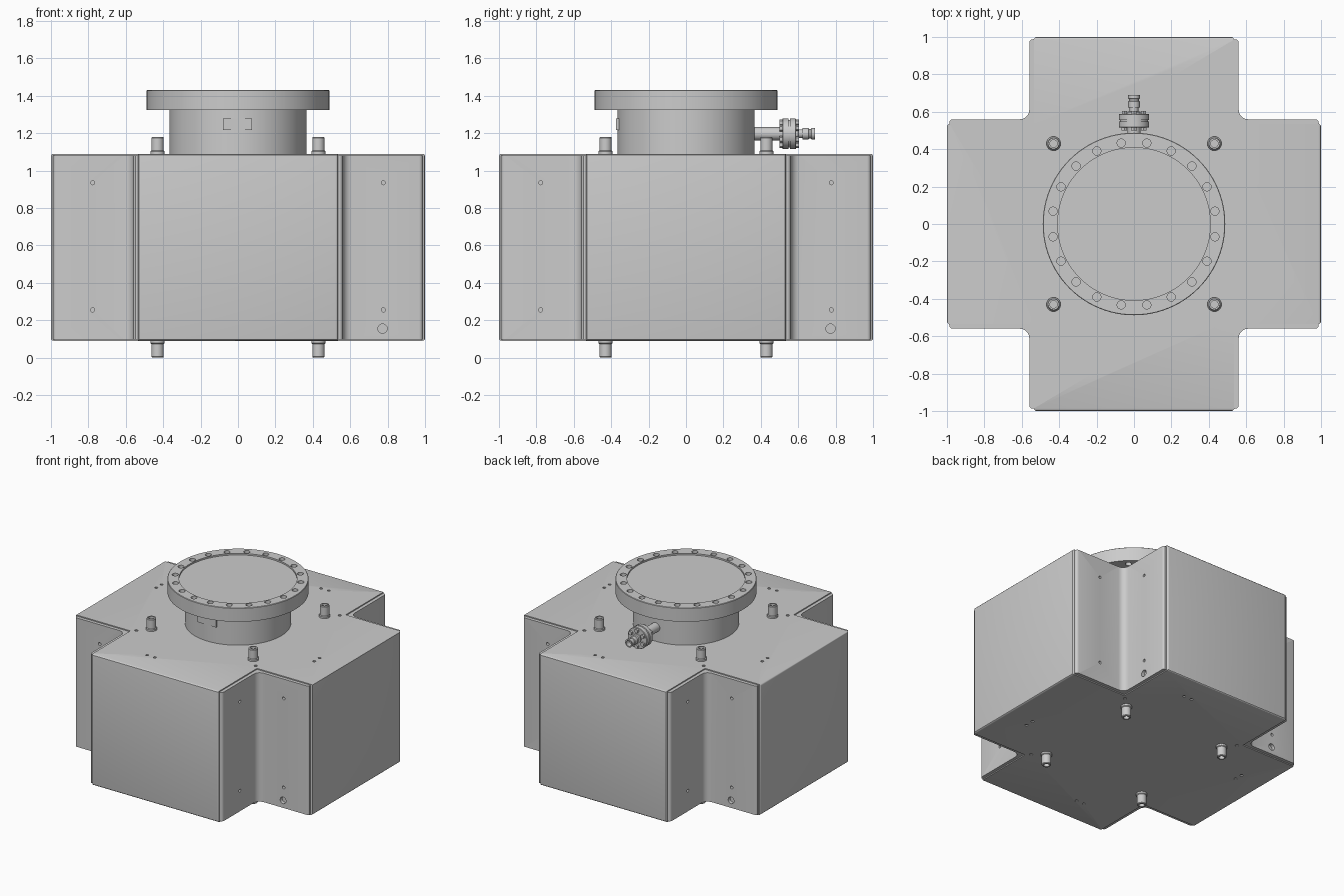
import bpy, bmesh
from math import pi, cos, sin, radians
from mathutils import Matrix, Vector

if "Cube" in bpy.data.objects:
    bpy.data.objects.remove(bpy.data.objects["Cube"])


def finish(bm, name, angle=30):
    bmesh.ops.remove_doubles(bm, verts=bm.verts, dist=1e-5)
    bmesh.ops.recalc_face_normals(bm, faces=bm.faces)
    me = bpy.data.meshes.new(name)
    bm.to_mesh(me)
    bm.free()
    ob = bpy.data.objects.new(name, me)
    bpy.context.collection.objects.link(ob)
    smooth(ob, angle)
    return ob


def activate(ob):
    bpy.ops.object.select_all(action='DESELECT')
    ob.select_set(True)
    bpy.context.view_layer.objects.active = ob


def smooth(ob, angle=30):
    activate(ob)
    bpy.ops.object.shade_smooth_by_angle(angle=radians(angle))


def lathe(name, profile, mat=Matrix(), steps=48):
    """Closed solid of revolution about local z; profile is (r, z) pairs."""
    bm = bmesh.new()
    vs = [bm.verts.new((r, 0, z)) for r, z in profile]
    es = [bm.edges.new(p) for p in zip(vs, vs[1:])]
    bmesh.ops.spin(bm, geom=vs + es, cent=(0, 0, 0), axis=(0, 0, 1),
                   angle=2 * pi, steps=steps)
    bmesh.ops.transform(bm, matrix=mat, verts=bm.verts)
    return finish(bm, name)


def prism(bm, pts, z0, z1):
    f = bm.faces.new([bm.verts.new((x, y, z0)) for x, y in pts])
    g = bmesh.ops.extrude_face_region(bm, geom=[f])['geom']
    bmesh.ops.translate(bm, vec=(0, 0, z1 - z0),
                        verts=[v for v in g if isinstance(v, bmesh.types.BMVert)])


def box(bm, lo, hi):
    prism(bm, [(lo[0], lo[1]), (hi[0], lo[1]), (hi[0], hi[1]), (lo[0], hi[1])],
          lo[2], hi[2])


def drill(bm, pos, r, depth, axis='Z', turn=0, seg=20):
    rot = Matrix.Rotation(pi / 2, 4, 'X') if axis == 'Y' else Matrix()
    m = Matrix.Rotation(turn, 4, 'Z') @ Matrix.Translation(pos) @ rot
    bmesh.ops.create_cone(bm, cap_ends=True, segments=seg, radius1=r, radius2=r,
                          depth=depth, matrix=m)


def cut(ob, bm):
    cutter = finish(bm, "cutter")
    cutter.hide_render = True
    mod = ob.modifiers.new("cut", 'BOOLEAN')
    mod.operation, mod.solver, mod.object = 'DIFFERENCE', 'EXACT', cutter
    activate(ob)
    bpy.ops.object.modifier_apply(modifier=mod.name)
    bpy.data.objects.remove(cutter)
    smooth(ob)


def quarter(pts):
    """Repeat a run of points four times around z."""
    out = []
    for k in range(4):
        m = Matrix.Rotation(k * pi / 2, 2)
        out += [tuple(m @ Vector(p)) for p in pts]
    return out


# Main cross-shaped housing with rounded end edges
W = 0.535
bm = bmesh.new()
prism(bm, quarter([(1, -W), (1, W), (W, W)]), 0.09, 1.09)
ends = [e for e in bm.edges
        if all(max(abs(v.co.x), abs(v.co.y)) > 0.99 for v in e.verts)]
bmesh.ops.bevel(bm, geom=ends, offset=0.014, segments=3, affect='EDGES', profile=0.5)
housing = finish(bm, "housing")

# Corner cover sheets: slightly wider cross, bent into the inner corners
S, R, L, C = 0.56, 0.05, 0.988, 0.02
run = [(L, -S + C)]
run += [(L - C + C * cos(a), S - C + C * sin(a)) for a in (i * pi / 8 for i in range(5))]
run += [(S + R - R * sin(a), S + R - R * cos(a)) for a in (i * pi / 12 for i in range(7))]
run += [(S - C + C * sin(a), L - C + C * cos(a)) for a in (pi / 2 - i * pi / 8 for i in range(4))]
run = run[1:]
bm = bmesh.new()
prism(bm, quarter(run), 0.098, 1.082)
covers = finish(bm, "corner_covers")

# Screw holes and cable holes in the side sheets
bm = bmesh.new()
for k in range(4):
    t = k * pi / 2
    for x in (-0.777, 0.777):
        for z in (0.255, 0.935):
            drill(bm, (x, -S, z), 0.011, 0.1, 'Y', t)
    drill(bm, (0.773, -S, 0.155), 0.025, 0.1, 'Y', t)
cut(covers, bm)

# Seam grooves around the centre square, top and bottom
for z0, z1 in ((1.078, 1.12), (0.06, 0.102)):
    bm = bmesh.new()
    a, b = 0.502, 0.508
    prism(bm, [(-b, -b), (b, -b), (b, b), (-b, b)], z0, z1)
    prism(bm, [(-a, -a), (a, -a), (a, a), (-a, a)], z0, z1)
    bm.faces.ensure_lookup_table()
    caps = [f for f in bm.faces if abs(f.normal.z) > 0.5 or abs(f.calc_center_median().x)
            + abs(f.calc_center_median().y) < 1e-4]
    bmesh.ops.delete(bm, geom=caps, context='FACES_ONLY')
    rims = [e for e in bm.edges if e.is_boundary]
    for z in (z0, z1):
        bmesh.ops.bridge_loops(bm, edges=[e for e in rims if e.is_valid and all(
            abs(v.co.z - z) < 1e-5 for v in e.verts)])
    cut(housing, bm)

# Paired small holes on each arm and seam corner holes
bm = bmesh.new()
for z in (0.09, 1.09):
    for k in range(4):
        for x in (0.147, 0.212):
            drill(bm, (x, 0.793, z), 0.011, 0.04, 'Z', k * pi / 2)
        drill(bm, (0.505, 0.505, z), 0.012, 0.04, 'Z', k * pi / 2)
cut(housing, bm)

# Hollow mounting posts, top and bottom
post = [(0, 1.05), (0.038, 1.05), (0.038, 1.103), (0.033, 1.108), (0.033, 1.175),
        (0.029, 1.18), (0.02, 1.18), (0.02, 1.13), (0, 1.13)]
for sx in (-1, 1):
    for sy in (-1, 1):
        move = Matrix.Translation((sx * 0.43, sy * 0.43, 0))
        lathe("top_post", post, move, 24)
        lathe("bottom_foot", [(r, 1.18 - z) for r, z in post], move, 24)

# Neck tube and round flange with a shallow face recess
lathe("neck", [(0, 1.07), (0.367, 1.07), (0.367, 1.34), (0, 1.34)], steps=96)
flange = lathe("main_flange", [
    (0, 1.325), (0.488, 1.325), (0.488, 1.427), (0.485, 1.43), (0.408, 1.43),
    (0.408, 1.418), (0, 1.418)], steps=96)
bm = bmesh.new()
for i in range(20):
    drill(bm, (0.438, 0, 1.38), 0.022, 0.2, 'Z', radians(9 + 18 * i))
cut(flange, bm)

# Flat pad on the front of the neck
bm = bmesh.new()
box(bm, (-0.08, -0.373, 1.217), (0.075, -0.33, 1.278))
finish(bm, "neck_pad")

# Side port: tube, paired small flanges, connector stub (axis along +y)
port = Matrix.Translation((0, 0, 1.197)) @ Matrix.Rotation(-pi / 2, 4, 'X')
lathe("port_tube", [(0, 0.33), (0.035, 0.33), (0.035, 0.52), (0, 0.52)], port, 32)
lathe("port_flanges", [
    (0, 0.515), (0.078, 0.515), (0.081, 0.518), (0.081, 0.547), (0.074, 0.549),
    (0.074, 0.555), (0.081, 0.557), (0.081, 0.586), (0.078, 0.589), (0, 0.589)], port, 48)
lathe("port_connector", [
    (0, 0.58), (0.035, 0.58), (0.035, 0.6), (0.023, 0.602), (0.023, 0.622),
    (0.031, 0.624), (0.031, 0.655), (0.026, 0.658), (0.026, 0.668), (0.031, 0.671),
    (0.031, 0.69), (0.022, 0.69), (0.022, 0.65), (0, 0.65)], port, 32)

# Ring of hexagonal bolts clamping the port flanges
bm = bmesh.new()
for i in range(6):
    a = radians(30 + 60 * i)
    x, z = 0.059 * cos(a), 1.197 + 0.059 * sin(a)
    drill(bm, (x, 0.508, z), 0.017, 0.018, 'Y', 0, 6)
    drill(bm, (x, 0.595, z), 0.016, 0.016, 'Y', 0, 6)
finish(bm, "port_bolts")
